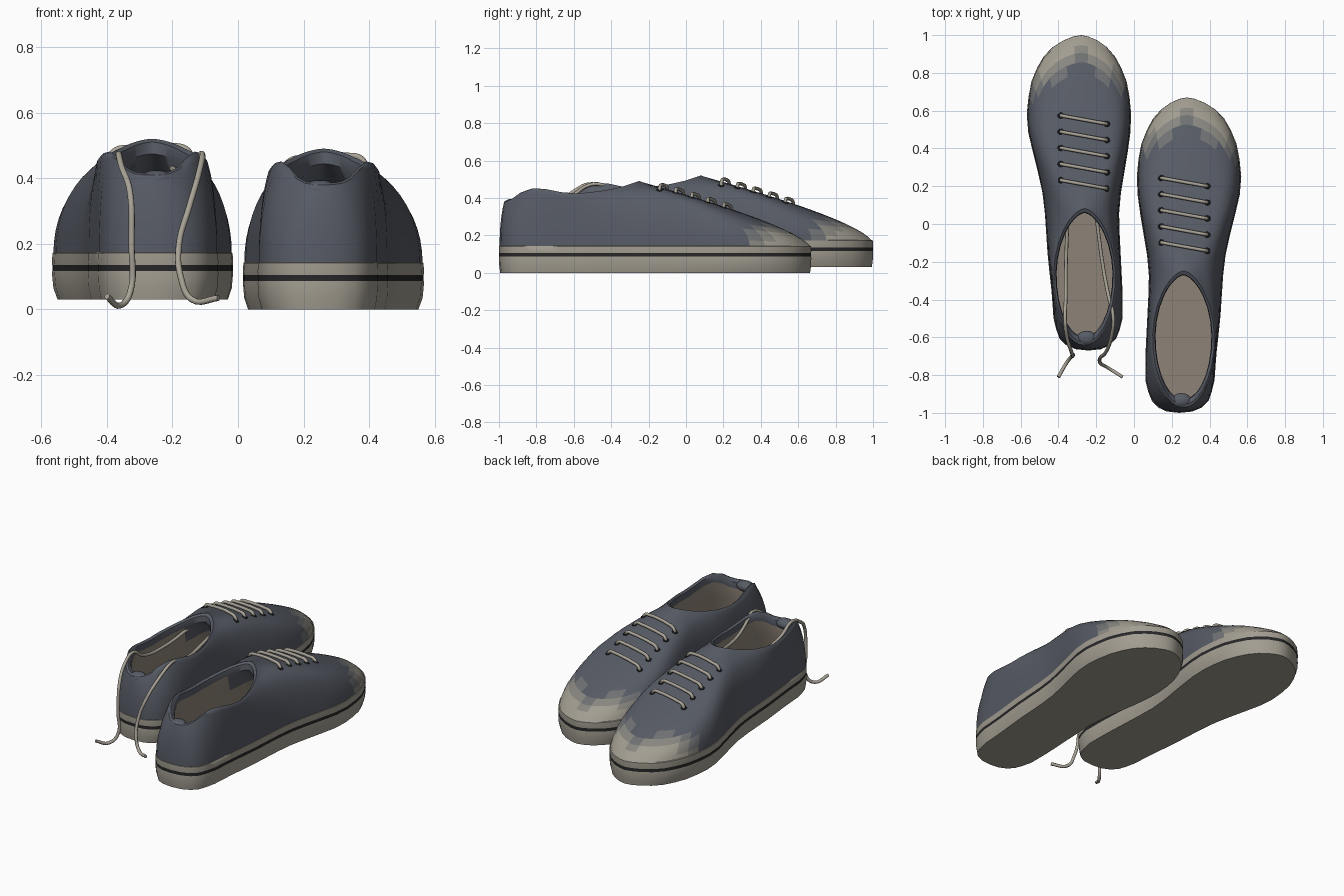
import bpy, bmesh
from math import sin, cos, pi
from mathutils import Vector
from mathutils.bvhtree import BVHTree

if "Cube" in bpy.data.objects:
    bpy.data.objects.remove(bpy.data.objects["Cube"])

N = 48        # points around each loop
LEVELS = 12   # rows from sole to collar


def material(name, rgb):
    m = bpy.data.materials.new(name)
    m.diffuse_color = (*rgb, 1)
    m.use_nodes = True
    m.node_tree.nodes["Principled BSDF"].inputs["Base Color"].default_value = m.diffuse_color
    return m


CANVAS = material("canvas", (0.095, 0.105, 0.13))
BLEND_A = material("toe_blend_dark", (0.16, 0.165, 0.17))
BLEND_B = material("toe_blend_light", (0.25, 0.24, 0.215))
RUBBER = material("rubber", (0.36, 0.335, 0.28))
STRIPE = material("stripe", (0.02, 0.02, 0.022))
INSOLE = material("insole", (0.27, 0.23, 0.185))
LACE = material("lace", (0.4, 0.37, 0.31))


def interp(table, y):
    for (a, p), (b, q) in zip(table, table[1:]):
        if y <= b:
            k = max(0, (y - a) / (b - a))
            return p + (q - p) * k
    return table[-1][1]


# Right shoe plan outline: (y, inner x, outer x)
OUTLINE = [(-1, .20, .28), (-.985, .145, .34), (-.95, .10, .39), (-.85, .06, .425),
           (-.7, .06, .435), (-.5, .07, .457), (-.3, .08, .47), (-.2, .075, .477),
           (-.05, .05, .51), (.1, .025, .548), (.2, .014, .57), (.3, .016, .566),
           (.42, .037, .545), (.52, .077, .503), (.58, .115, .463), (.63, .17, .40),
           (.655, .22, .345), (.67, .262, .298)]
INNER = [(y, a) for y, a, b in OUTLINE]
OUTER = [(y, b) for y, a, b in OUTLINE]
RIM_Y = [(-1, -.972), (-.9, -.9), (-.6, -.6), (-.3, -.36), (0, -.28), (.3, -.25), (.67, -.235)]
RIM_Z = [(-.972, .38), (-.94, .388), (-.87, .44), (-.8, .45), (-.62, .415),
         (-.45, .43), (-.33, .455), (-.235, .485)]
FULLNESS = [(-1, .6), (-.3, .8), (0, .84), (.25, .68), (.45, .5), (.67, .34)]


def outline_and_rim():
    out, rim = [], []
    for i in range(N):
        th = 2 * pi * i / N
        s = sin(th)
        y = -.165 + .835 * cos(th)
        a, b = interp(INNER, y), interp(OUTER, y)
        x = (a + b) / 2 if abs(s) < 1e-6 else (b if s > 0 else a)
        out.append(Vector((x, y, .14)))
        ry = interp(RIM_Y, y)
        n = (ry + .6035) / .3685
        half = .17 * max(0, 1 - n * n) ** (.62 if n > 0 else .5)
        sx = 0 if abs(s) < 1e-6 else (1 if s > 0 else -1)
        rim.append(Vector((.262 + sx * half, ry, interp(RIM_Z, ry))))
    return out, rim


def scaled(ring, sx, sy, z=None, dz=0, c=(.28, -.165)):
    return [Vector((c[0] + (p.x - c[0]) * sx, c[1] + (p.y - c[1]) * sy,
                    (p.z if z is None else z) + dz)) for p in ring]


def activate(ob):
    bpy.ops.object.select_all(action='DESELECT')
    ob.select_set(True)
    bpy.context.view_layer.objects.active = ob


def loft(name, rings, place, mats, pick, caps):
    """Skin closed rings; pick(row, centre) gives the material index."""
    bm = bmesh.new()
    rows = [[bm.verts.new(p) for p in r] for r in rings]
    for k in range(len(rows) - 1):
        for i in range(N):
            j = (i + 1) % N
            f = bm.faces.new((rows[k][i], rows[k][j], rows[k + 1][j], rows[k + 1][i]))
            f.material_index = pick(k, f.calc_center_median())
    for c in caps:
        f = bm.faces.new(rows[c])
        f.material_index = pick(c, f.calc_center_median())
    for v in bm.verts:
        v.co = place(v.co)
    bmesh.ops.recalc_face_normals(bm, faces=bm.faces)
    tree = BVHTree.FromBMesh(bm)
    me = bpy.data.meshes.new(name)
    bm.to_mesh(me)
    bm.free()
    for m in mats:
        me.materials.append(m)
    ob = bpy.data.objects.new(name, me)
    bpy.context.collection.objects.link(ob)
    activate(ob)
    bpy.ops.object.shade_smooth_by_angle(angle=0.75)
    return tree


def cords(name, paths, radius):
    cu = bpy.data.curves.new(name, 'CURVE')
    cu.dimensions = '3D'
    cu.bevel_depth, cu.bevel_resolution, cu.resolution_u = radius, 2, 6
    cu.use_fill_caps = True
    for path in paths:
        sp = cu.splines.new('BEZIER')
        sp.bezier_points.add(len(path) - 1)
        for bp, p in zip(sp.bezier_points, path):
            bp.co = p
            bp.handle_left_type = bp.handle_right_type = 'AUTO'
    cu.materials.append(LACE)
    ob = bpy.data.objects.new(name, cu)
    bpy.context.collection.objects.link(ob)
    activate(ob)
    bpy.ops.object.convert(target='MESH')


def upper_colour(row, c):
    if row >= LEVELS:                       # collar and tongue blue, rest lining
        return 0 if row < LEVELS + 3 or (row == LEVELS + 3 and c.y > -.32) else 4
    edge = c.y - (.6 - .75 * abs(c.x - .28))
    return sum(edge > e for e in (-.07, -.025, .02))


def shoe(side, sign, dy, dz):
    def place(p):
        return Vector((p.x * sign, p.y + dy, p.z + dz))
    out, rim = outline_and_rim()

    # sole with dark stripe
    sole = [scaled(out, .94, .992, 0), scaled(out, .985, .998, .035), scaled(out, 1, 1, .08),
            scaled(out, .997, .999, .087), scaled(out, .997, .999, .106),
            scaled(out, 1, 1, .113), scaled(out, .995, .999, .142), scaled(out, .96, .985, .148)]
    loft(side + "_sole", sole, place, [RUBBER, STRIPE],
         lambda k, c: 1 if k == 3 else 0, (0, 7))

    # upper: each column is a bowed line from the sole edge to the collar
    base = scaled(out, .985, .996)
    rings = []
    for k in range(LEVELS + 1):
        t = k / LEVELS
        ring = []
        for o, r in zip(base, rim):
            ca = .1 * max(0, (o.y - .3) / .37)
            a = 2 * t * (1 - t) * ca + t * t
            g = 2 * t * (1 - t) * interp(FULLNESS, o.y) + t * t
            p = o.lerp(r, a)
            p.z = o.z + (r.z - o.z) * g
            ring.append(p)
        rings.append(ring)
    # rolled collar, lining and insole
    mid = (.262, -.57)
    rings.append(scaled(rim, .96, .96, dz=.006, c=mid))
    rings.append(scaled(rim, .89, .9, dz=-.004, c=mid))
    rings.append(scaled(rim, .87, .89, dz=-.04, c=mid))
    foot = [r.lerp(o, .5) for o, r in zip(base, rim)]
    low = scaled(foot, .9, .96, z=.165)
    rings.append([a.lerp(b, .45) for a, b in zip(rings[-1], low)])
    rings.append(low)
    tree = loft(side + "_upper", rings, place, [CANVAS, BLEND_A, BLEND_B, RUBBER, INSOLE],
                upper_colour, (len(rings) - 1,))

    # padded heel tab
    bpy.ops.mesh.primitive_uv_sphere_add(segments=16, ring_count=10, radius=1,
                                         location=place(Vector((.25, -.935, .365))))
    tab = bpy.context.object
    tab.name = side + "_heel_tab"
    tab.scale = (.055, .04, .03)
    tab.data.materials.append(CANVAS)
    bpy.ops.object.shade_smooth()

    # laces across the instep, with dark eyelets
    def surface(x, y):
        hit = tree.ray_cast(Vector((x, y, 2)), Vector((0, 0, -1)))
        return hit[0], hit[1]
    paths = []
    for n in range(5):
        y0 = .222 - .0855 * n + dy
        path = []
        for u, lift in ((-1, -.015), (-.93, .012), (-.5, .018), (0, .018),
                        (.5, .018), (.93, .012), (1, -.015)):
            x, y = sign * .266 + u * .122, y0 - u * .022
            p, nrm = surface(x, y)
            path.append(p + Vector((0, 0, lift)))
            if abs(u) == 1:
                bpy.ops.mesh.primitive_torus_add(
                    location=p, rotation=nrm.to_track_quat('Z', 'Y').to_euler(),
                    major_radius=.012, minor_radius=.005, major_segments=12, minor_segments=6)
                bpy.context.object.name = side + "_eyelet"
                bpy.context.object.data.materials.append(STRIPE)
        paths.append(path)
    cords(side + "_laces", paths, .0095)


shoe("right", 1, 0, 0)
shoe("left", -1, .33, .03)

# loose lace ends trailing over the left heel
cords("loose_laces", [
    [(-.35, .04, .43), (-.36, -.2, .4), (-.362, -.4, .42), (-.365, -.5, .475), (-.355, -.6, .435),
     (-.33, -.68, .36), (-.325, -.70, .2), (-.33, -.70, .05), (-.36, -.74, .012), (-.40, -.81, .04)],
    [(-.2, .04, .43), (-.16, -.25, .41), (-.135, -.38, .44), (-.11, -.49, .475),
     (-.12, -.6, .415), (-.15, -.68, .31), (-.18, -.71, .2), (-.175, -.74, .1),
     (-.14, -.76, .03), (-.06, -.81, .035)]], .0095)
